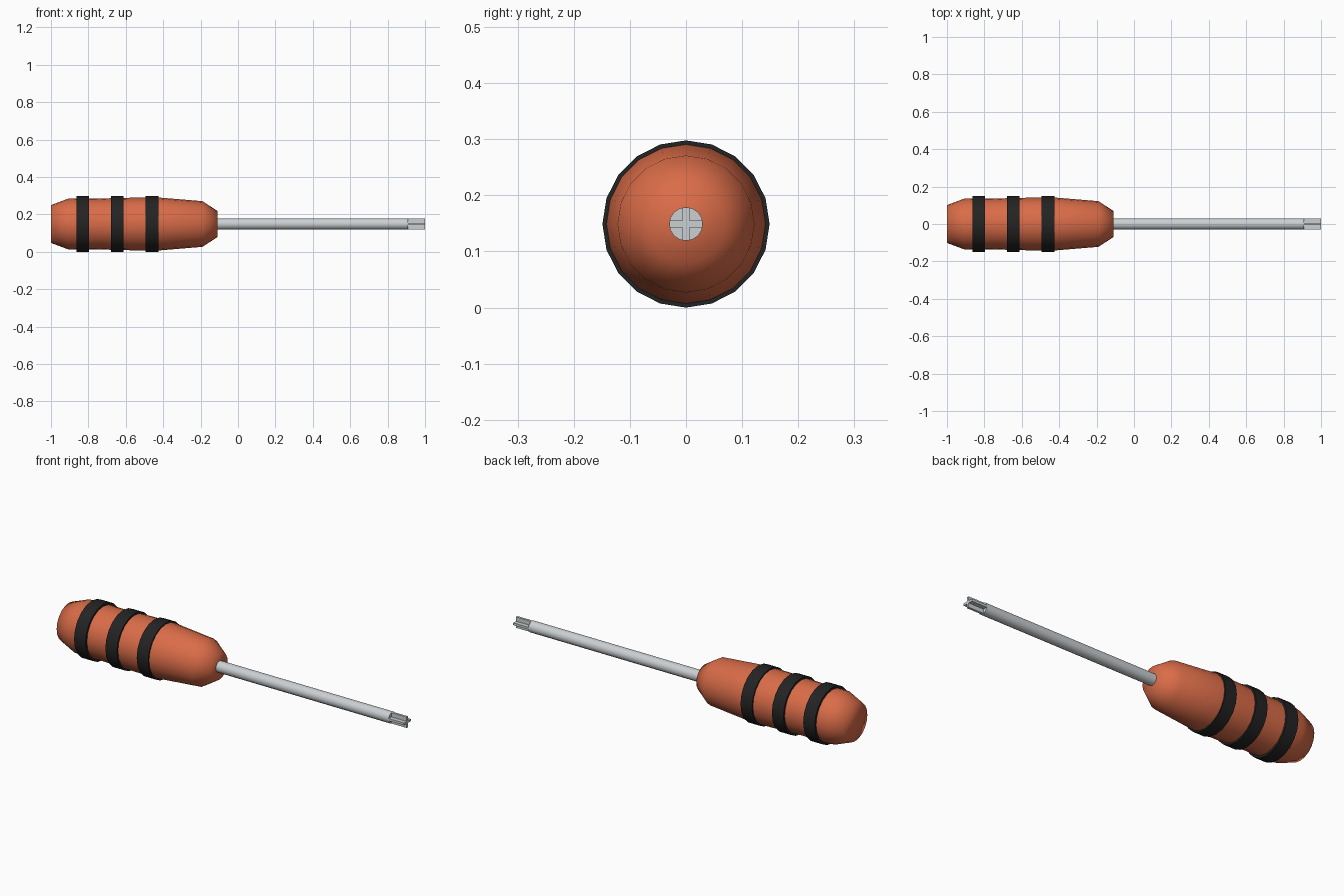
import bpy, bmesh, math

if "Cube" in bpy.data.objects:
    bpy.data.objects.remove(bpy.data.objects["Cube"])

CZ = 0.149  # height of the tool's axis


def material(name, rgb):
    m = bpy.data.materials.new(name)
    m.diffuse_color = (*rgb, 1)
    m.use_nodes = True
    m.node_tree.nodes["Principled BSDF"].inputs["Base Color"].default_value = m.diffuse_color
    return m


ORANGE = material("orange", (0.70, 0.15, 0.065))
BLACK = material("black", (0.017, 0.017, 0.017))
STEEL = material("steel", (0.60, 0.63, 0.65))


def finish(name, bm, mat, angle=None):
    bmesh.ops.recalc_face_normals(bm, faces=bm.faces)
    me = bpy.data.meshes.new(name)
    bm.to_mesh(me)
    bm.free()
    ob = bpy.data.objects.new(name, me)
    ob.location.z = CZ
    bpy.context.collection.objects.link(ob)
    me.materials.append(mat)
    if angle:
        bpy.ops.object.select_all(action='DESELECT')
        ob.select_set(True)
        bpy.context.view_layer.objects.active = ob
        bpy.ops.object.shade_smooth_by_angle(angle=math.radians(angle))
    return ob


def lathe(name, profile, sides, mat, angle):
    """Revolve (x, radius) points around the x axis, with capped ends."""
    bm = bmesh.new()
    rings = [[bm.verts.new((x, r * math.cos(2 * math.pi * i / sides),
                            r * math.sin(2 * math.pi * i / sides)))
              for i in range(sides)] for x, r in profile]
    for a, b in zip(rings, rings[1:]):
        for i in range(sides):
            j = (i + 1) % sides
            bm.faces.new((a[i], a[j], b[j], b[i]))
    bm.faces.new(rings[0])
    bm.faces.new(rings[-1])
    return finish(name, bm, mat, angle)


# Handle
lathe("handle", [(-1, 0.101), (-0.91, 0.135), (-0.83, 0.138), (-0.74, 0.136),
                 (-0.645, 0.139), (-0.55, 0.141), (-0.43, 0.142),
                 (-0.19, 0.122), (-0.11, 0.07)], 20, ORANGE, 75)

# Grip rings
for n, x in enumerate((-0.83, -0.645, -0.46)):
    lathe(f"grip_ring_{n + 1}", [(x - 0.034, 0.149), (x + 0.034, 0.149)],
          20, BLACK, 30)

# Shaft
lathe("shaft", [(-0.14, 0.03), (0.91, 0.03)], 16, STEEL, 30)

# Cross tip: a plus-shaped section extruded to the end
w, r = 0.006, 0.029
quarter = [(r, -w), (r, w), (w, w)]
section = []
for k in range(4):
    c, s = round(math.cos(k * math.pi / 2)), round(math.sin(k * math.pi / 2))
    section += [(c * y - s * z, s * y + c * z) for y, z in quarter]
bm = bmesh.new()
face = bm.faces.new([bm.verts.new((0.9, y, z)) for y, z in section])
ext = bmesh.ops.extrude_face_region(bm, geom=[face], use_keep_orig=True)
bmesh.ops.translate(bm, vec=(0.1, 0, 0),
                    verts=[v for v in ext["geom"] if isinstance(v, bmesh.types.BMVert)])
finish("cross_tip", bm, STEEL)
